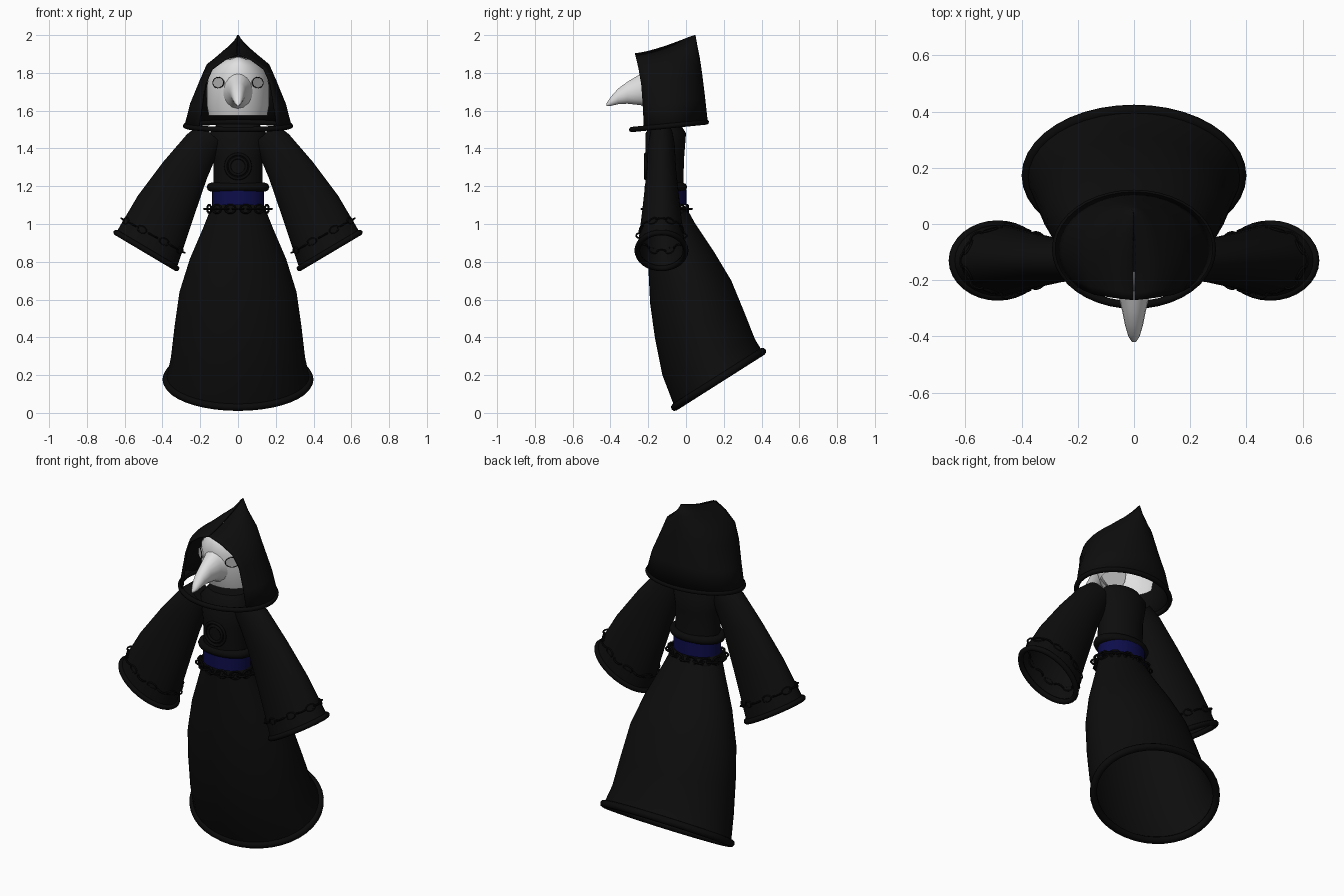
import bpy, bmesh, math
from mathutils import Vector, Matrix

cube = bpy.data.objects.get("Cube")
if cube:
    bpy.data.objects.remove(cube)


def material(name, rgb, rough=0.8):
    m = bpy.data.materials.new(name)
    m.use_nodes = True
    m.diffuse_color = (*rgb, 1)
    m.roughness = rough
    node = next(n for n in m.node_tree.nodes if n.type == 'BSDF_PRINCIPLED')
    node.inputs["Base Color"].default_value = (*rgb, 1)
    node.inputs["Roughness"].default_value = rough
    return m


CLOTH = material("black cloth", (0.004, 0.004, 0.004))
TRIM = material("black trim", (0.003, 0.003, 0.003))
BLUE = material("dark blue sash", (0.004, 0.004, 0.07))
BONE = material("bone white", (0.75, 0.75, 0.75))
LENS = material("pale grey lens", (0.45, 0.45, 0.45))


def finish(name, bm, mat, angle=50):
    bmesh.ops.recalc_face_normals(bm, faces=bm.faces)
    me = bpy.data.meshes.new(name)
    bm.to_mesh(me)
    bm.free()
    me.materials.append(mat)
    ob = bpy.data.objects.new(name, me)
    bpy.context.collection.objects.link(ob)
    bpy.ops.object.select_all(action='DESELECT')
    ob.select_set(True)
    bpy.context.view_layer.objects.active = ob
    bpy.ops.object.shade_smooth_by_angle(angle=math.radians(angle))
    return ob


def skin(bm, rings, wrap=True, loop=False, caps=()):
    """Bridge a row of equal point rings with quads."""
    rows = [[bm.verts.new(p) for p in ring] for ring in rings]
    n = len(rows[0])
    pairs = list(zip(rows, rows[1:])) + ([(rows[-1], rows[0])] if loop else [])
    for a, b in pairs:
        for i in range(n if wrap else n - 1):
            j = (i + 1) % n
            bm.faces.new((a[i], a[j], b[j], b[i]))
    for c in caps:
        bm.faces.new(rows[c])


def loft(name, rings, mat, wrap=True, caps=(), angle=50):
    bm = bmesh.new()
    skin(bm, rings, wrap, caps=caps)
    return finish(name, bm, mat, angle)


def oval(center, u, v, n=32):
    c, u, v = Vector(center), Vector(u), Vector(v)
    return [c + u * math.cos(2 * math.pi * i / n) + v * math.sin(2 * math.pi * i / n)
            for i in range(n)]


def flat_oval(z, w, front, back, n=32):
    return oval((0, (front + back) / 2, z), (w, 0, 0), (0, (back - front) / 2, 0), n)


def add_tube(bm, path, r, sides=8):
    """Closed round tube along a flat loop of points."""
    n = len(path)
    mid = sum(path, Vector()) / n
    up = (path[0] - mid).cross(path[n // 4] - mid).normalized()
    rings = []
    for i, p in enumerate(path):
        out = (path[(i + 1) % n] - path[i - 1]).normalized().cross(up)
        rings.append(oval(p, out * r, up * r, sides))
    skin(bm, rings, loop=True)


def tube(name, path, r, mat=TRIM):
    bm = bmesh.new()
    add_tube(bm, path, r)
    return finish(name, bm, mat)


def chain(name, path, length, width, r):
    """Oval links along a loop, alternately flat and upright."""
    bm = bmesh.new()
    n = len(path)
    mid = sum(path, Vector()) / n
    for i, p in enumerate(path):
        along = (path[(i + 1) % n] - path[i - 1]).normalized()
        out = (p - mid).normalized()
        side = along.cross(out).normalized() if i % 2 else out
        add_tube(bm, oval(p, along * length, side * width, 10), r, 5)
    return finish(name, bm, TRIM)


# Skirt: front y, front z, back y, back z, half width
skirt = []
for fy, fz, by, bz, w in [(-.2, 1.12, 0, 1.09, .135), (-.2, .98, .05, 1.0, .18),
                          (-.2, .78, .15, .85, .255), (-.19, .58, .24, .7, .31),
                          (-.165, .4, .31, .53, .335), (-.125, .2, .365, .39, .355),
                          (-.06, .03, .405, .325, .38)]:
    skirt.append(oval((0, (fy + by) / 2, (fz + bz) / 2), (w, 0, 0),
                      (0, (by - fy) / 2, (bz - fz) / 2), 40))
loft("skirt", skirt, CLOTH, caps=(0,))
tube("skirt_hem", skirt[-1], .02)

# Torso, sash, belt and waist chain
loft("torso", [flat_oval(*r) for r in [(1.1, .13, -.2, -.005), (1.2, .13, -.205, -.015),
                                       (1.35, .13, -.215, -.01), (1.48, .15, -.215, 0),
                                       (1.53, .11, -.18, -.03)]], CLOTH, caps=(0, -1))
loft("sash", [flat_oval(z, .137, -.21, .002) for z in (1.1, 1.18)], BLUE)
tube("belt", flat_oval(1.195, .142, -.197, -.018), .024)
chain("waist_chain", flat_oval(1.08, .158, -.215, .01, 24), .028, .022, .006)

# Chest medallion
for name, radius in (("medallion_rim", .065), ("medallion_inner_ring", .045)):
    tube(name, oval((0, -.214, 1.305), (radius, 0, 0), (0, 0, radius)), .008)

# Sleeves with cuff hems and chains: outer x, z, inner x, z, depth
for s, side in ((1, "left"), (-1, "right")):
    rings = []
    for ox, oz, ix, iz, d in [(.2, 1.53, .08, 1.42, .06), (.27, 1.475, .11, 1.37, .07),
                              (.395, 1.33, .165, 1.24, .078), (.53, 1.15, .24, 1.02, .1),
                              (.645, .955, .325, .765, .128)]:
        rings.append(oval((s * (ox + ix) / 2, -.13, (oz + iz) / 2),
                          (s * (ox - ix) / 2, 0, (oz - iz) / 2), (0, d, 0)))
    loft(side + "_sleeve", rings, CLOTH, caps=(0,))
    tube(side + "_cuff_hem", rings[-1], .015)
    band = [a.lerp(b, .65) for a, b in zip(rings[-2], rings[-1])]
    chain(side + "_cuff_chain", band[::2], .026, .016, .005)

# Hood: half width, front y, back y, front z, back z, opening angle
STEPS = 28
hood = []
for w, fy, by, fz, bz, deg in [(.28, -.22, .11, 1.505, 1.545, 48), (.25, -.225, .096, 1.62, 1.67, 50),
                               (.2, -.235, .08, 1.74, 1.8, 60), (.165, -.25, .068, 1.82, 1.88, 57),
                               (.09, -.262, .056, 1.87, 1.94, 52), (.004, -.27, .045, 1.9, 2.0, 50)]:
    a0 = math.radians(deg)
    ry = (by - fy) / (1 + math.cos(a0))
    ring = []
    for i in range(STEPS + 1):
        a = a0 + (2 * math.pi - 2 * a0) * i / STEPS
        y = by - ry - ry * math.cos(a)
        t = max(0, (y - fy) / (by - fy))
        ring.append(Vector((w * math.sin(a), y, fz + (bz - fz) * t ** 1.4)))
    hood.append(ring)
hood_ob = loft("hood", hood, CLOTH, wrap=False)
thick = hood_ob.modifiers.new("thickness", 'SOLIDIFY')
thick.thickness = .01
thick.offset = 0
tube("hood_hem", oval((0, -.09, 1.52), (.278, 0, 0), (0, .198, .02), 40), .014)

# Mask: open half shell, z, half width, front y
BACK = -.04
mask = []
for z, w, fy in [(1.575, .155, -.195), (1.63, .165, -.215), (1.72, .166, -.235), (1.79, .155, -.24),
                 (1.84, .125, -.23), (1.87, .08, -.21), (1.885, .01, -.17)]:
    mask.append([Vector((w * math.cos(a), BACK + (fy - BACK) * math.sin(a), z))
                 for a in (math.pi * i / 24 for i in range(25))])
loft("mask", mask, BONE, wrap=False)

# Curved beak: y, z, half width, half height
loft("beak", [oval((0, y, z), (rx, 0, 0), (0, 0, rz), 16) for y, z, rx, rz in
              [(-.18, 1.71, .095, .115), (-.24, 1.712, .06, .083), (-.31, 1.695, .042, .058),
               (-.36, 1.675, .032, .041), (-.4, 1.648, .02, .023), (-.42, 1.632, .007, .008)]],
     BONE, caps=(0, -1))

# Eye lenses with thin rims
for s, side in ((1, "left"), (-1, "right")):
    normal = Vector((s * 3.6, -4.1, .3)).normalized()
    spot = Vector((s * .1, -.196, 1.748)) + normal * .004
    u = normal.cross(Vector((0, 0, 1))).normalized() * .038
    v = normal.cross(u).normalized() * .028
    disc = [oval(spot + normal * k, u, v, 20) for k in (-.004, .004)]
    loft(side + "_eye_lens", disc, LENS, caps=(0, 1), angle=30)
    tube(side + "_eye_rim", disc[1], .002)
